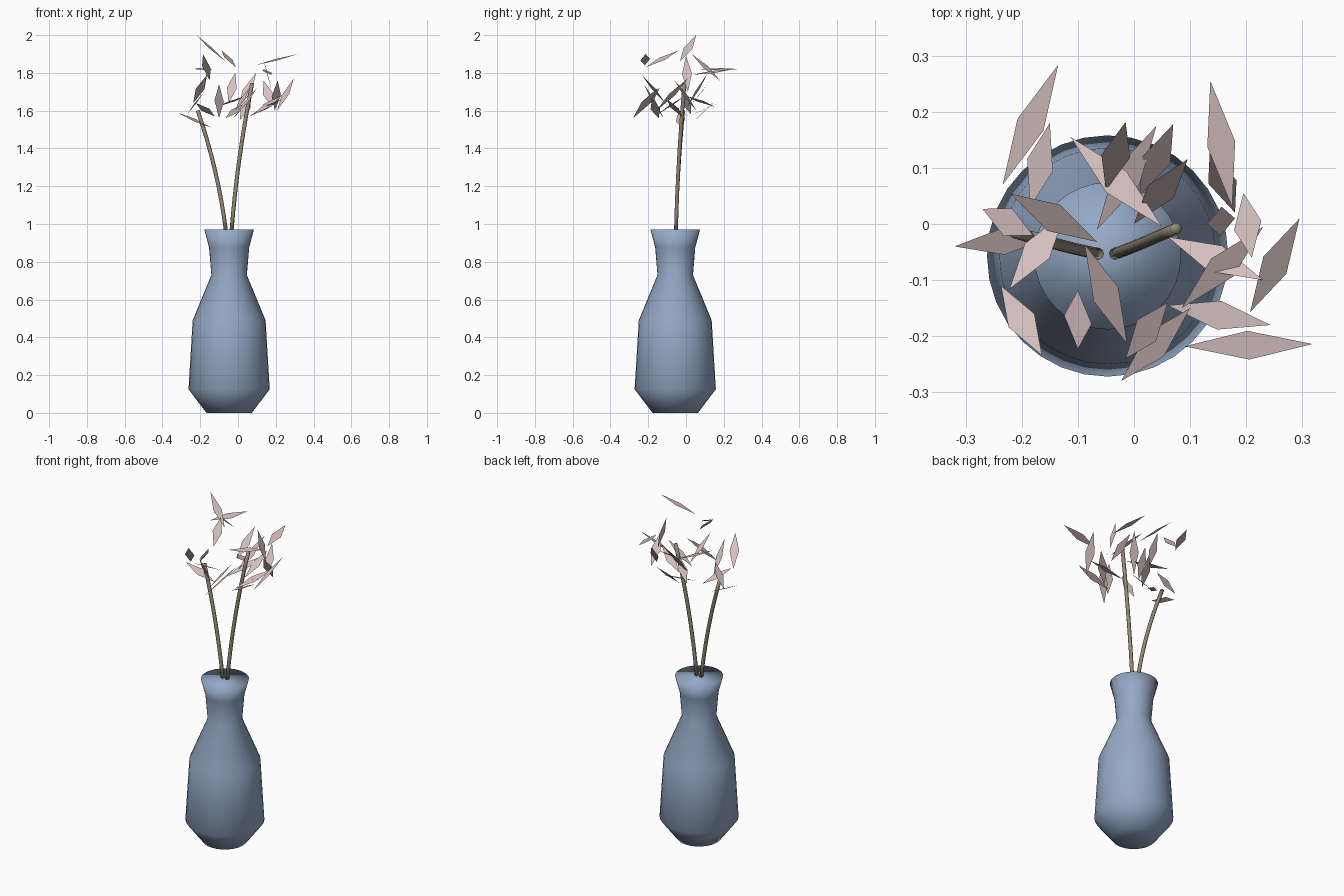
import bpy, bmesh, math, random
from mathutils import Vector, Matrix

if "Cube" in bpy.data.objects:
    bpy.data.objects.remove(bpy.data.objects["Cube"])

random.seed(4)

def material(name, rgb):
    m = bpy.data.materials.new(name)
    m.diffuse_color = (*rgb, 1)
    m.use_nodes = True
    m.node_tree.nodes["Principled BSDF"].inputs["Base Color"].default_value = m.diffuse_color
    return m

def add_mesh(name, bm, mat, smooth):
    me = bpy.data.meshes.new(name)
    bm.normal_update()
    bm.to_mesh(me)
    bm.free()
    me.materials.append(mat)
    for p in me.polygons:
        p.use_smooth = smooth
    ob = bpy.data.objects.new(name, me)
    bpy.context.collection.objects.link(ob)
    return ob

def loft(bm, rings):
    for a, b in zip(rings, rings[1:]):
        n = len(a)
        for i in range(n):
            j = (i + 1) % n
            bm.faces.new((a[i], a[j], b[j], b[i]))
    bm.faces.new(rings[0][::-1])
    bm.faces.new(rings[-1])

blue = material("glaze_blue", (0.30, 0.40, 0.57))
brown = material("stem_brown", (0.29, 0.25, 0.18))
pink = material("leaf_pink", (0.68, 0.54, 0.53))

# Vase: lathed profile, closed at the rim
profile = [(0.12, 0), (0.215, 0.125), (0.193, 0.49), (0.094, 0.73),
           (0.106, 0.875), (0.131, 0.97)]
bm = bmesh.new()
rings = []
for r, z in profile:
    rings.append([bm.verts.new((-0.047 + r * math.cos(t), -0.057 + r * math.sin(t), z))
                  for t in (2 * math.pi * i / 32 for i in range(32))])
loft(bm, rings)
add_mesh("vase", bm, blue, True)

# Stems: round tubes along gently bending paths
def stem(name, start, mid, end, r=0.0105, steps=8, sides=10):
    a, c, e = Vector(start), Vector(mid), Vector(end)
    ctrl = 2 * c - (a + e) / 2
    bm = bmesh.new()
    rings = []
    for k in range(steps + 1):
        t = k / steps
        p = a * (1 - t) ** 2 + ctrl * 2 * t * (1 - t) + e * t * t
        d = (ctrl - a) * (1 - t) + (e - ctrl) * t
        q = Vector((0, 0, 1)).rotation_difference(d.normalized())
        rings.append([bm.verts.new(p + q @ Vector((r * math.cos(s), r * math.sin(s), 0)))
                      for s in (2 * math.pi * i / sides for i in range(sides))])
    loft(bm, rings)
    add_mesh(name, bm, brown, True)

stem("stem_left", (-0.064, -0.053, 0.965), (-0.122, -0.04, 1.285), (-0.213, -0.015, 1.60))
stem("stem_right", (-0.034, -0.053, 0.965), (0.008, -0.037, 1.35), (0.075, -0.008, 1.745))

# Leaves: flat diamonds given by their two tips
left_leaves = [
    (-.135, .284, 1.82, -.234, .07, 1.82), (-.15, .18, 1.76, -.185, .03, 1.90),
    (-.22, .054, 2.0, -.066, -.032, 1.86), (-.088, -.036, 1.92, -.012, -.214, 1.83),
    (-.10, -.118, 1.56, -.10, -.223, 1.74), (-.237, -.11, 1.64, -.164, -.234, 1.79),
    (-.32, -.04, 1.59, -.14, -.02, 1.51), (-.27, .027, 1.58, -.18, -.02, 1.70),
    (-.123, .02, 1.57, -.222, -.116, 1.64), (-.015, .182, 1.80, -.05, .06, 1.64),
    (-.113, .155, 1.62, .05, -.005, 1.68), (.04, .175, 1.64, -.066, -.01, 1.56)]
right_leaves = [
    (.07, .178, 1.68, .01, .05, 1.55), (.096, .116, 1.80, 0, 0, 1.61),
    (.136, .255, 1.82, .175, .03, 1.79), (.135, .13, 1.76, .18, .02, 1.62),
    (.195, .055, 1.60, .21, -.06, 1.76), (.13, .0, 1.89, .18, .01, 1.70),
    (.295, .01, 1.77, .207, -.157, 1.60), (.23, -.005, 1.68, .085, -.15, 1.58),
    (.06, -.023, 1.57, .23, -.10, 1.66), (.06, -.145, 1.56, .243, -.18, 1.66),
    (.09, -.218, 1.84, .318, -.214, 1.90), (.10, -.15, 1.72, -.023, -.28, 1.56),
    (.06, -.14, 1.72, -.015, -.24, 1.60)]

def leaves(name, tips):
    bm = bmesh.new()
    for t in tips:
        a, b = Vector(t[:3]), Vector(t[3:])
        d = (b - a).normalized()
        side = d.cross(Vector((0, 0, 1))).normalized()
        side = Matrix.Rotation(random.uniform(-0.4, 0.4), 3, d) @ side
        m = a.lerp(b, 0.5)
        w = side * 0.026
        bm.faces.new([bm.verts.new(p) for p in (a, m + w, b, m - w)])
    add_mesh(name, bm, pink, False)

leaves("leaves_left", left_leaves)
leaves("leaves_right", right_leaves)
